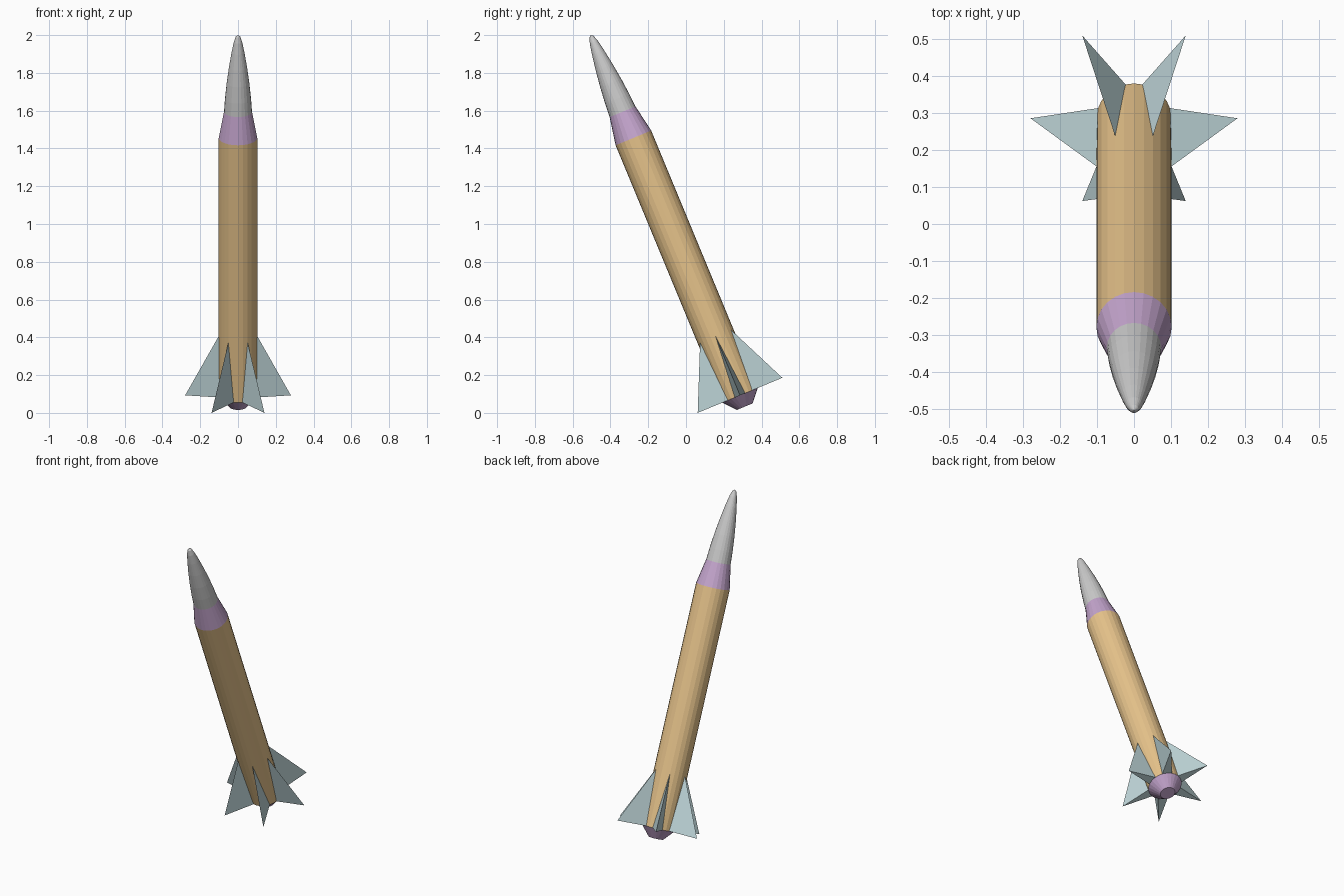
import bpy, bmesh, math
from mathutils import Matrix

if "Cube" in bpy.data.objects:
    bpy.data.objects.remove(bpy.data.objects["Cube"])

# Rocket is modelled along local z (0 = bottom of the body), then leaned forward
PLACE = Matrix.Translation((0, 0.286, 0.093)) @ Matrix.Rotation(math.radians(22.5), 4, 'X')
SIDES = 24


def material(name, rgb):
    mat = bpy.data.materials.new(name)
    mat.diffuse_color = (*rgb, 1)
    mat.use_nodes = True
    mat.node_tree.nodes["Principled BSDF"].inputs["Base Color"].default_value = mat.diffuse_color
    return mat


def finish(name, bm, mat=None):
    bmesh.ops.remove_doubles(bm, verts=bm.verts, dist=1e-5)
    bmesh.ops.recalc_face_normals(bm, faces=bm.faces)
    mesh = bpy.data.meshes.new(name)
    bm.to_mesh(mesh)
    bm.free()
    obj = bpy.data.objects.new(name, mesh)
    bpy.context.collection.objects.link(obj)
    obj.matrix_world = PLACE
    if mat:
        mesh.materials.append(mat)
    return obj


def lathe(name, profile, mat=None):
    """Revolve (radius, height) points, listed bottom to top."""
    bm = bmesh.new()
    rings = []
    for r, z in profile:
        if r == 0:
            rings.append([bm.verts.new((0, 0, z))] * SIDES)
        else:
            rings.append([bm.verts.new((r * math.cos(a), r * math.sin(a), z))
                          for a in (2 * math.pi * i / SIDES for i in range(SIDES))])
    for low, high in zip(rings, rings[1:]):
        for i in range(SIDES):
            j = (i + 1) % SIDES
            corners = dict.fromkeys((low[i], low[j], high[j], high[i]))
            bm.faces.new(list(corners))
    return finish(name, bm, mat)


orange = material("orange", (0.80, 0.55, 0.26))
purple = material("purple", (0.56, 0.38, 0.62))
teal = material("teal", (0.52, 0.67, 0.69))

# Main tube, shoulder, nose and exhaust
lathe("body", [(0.102, 0), (0.102, 1.475)], orange)
lathe("shoulder", [(0.102, 1.475), (0.074, 1.625)], purple)
lathe("nose_cone", [(0.074, 1.625), (0.069, 1.70), (0.060, 1.79), (0.048, 1.88),
                    (0.034, 1.965), (0.022, 2.025), (0.012, 2.055), (0, 2.065)])
lathe("exhaust", [(0, -0.065), (0.045, -0.065), (0.102, 0)], purple)

# Six wedge fins: sharp leading edge, thick at the bottom of the root
for k in range(6):
    bm = bmesh.new()
    top, tip, left, right = [bm.verts.new(p) for p in (
        (0.099, 0, 0.345), (0.28, 0, 0), (0.096, 0.03, 0), (0.096, -0.03, 0))]
    for tri in ((top, tip, left), (top, right, tip), (tip, right, left), (top, left, right)):
        bm.faces.new(tri)
    bm.transform(Matrix.Rotation(math.radians(60 * k), 4, 'Z'))
    finish(f"fin_{k + 1}", bm, teal)
